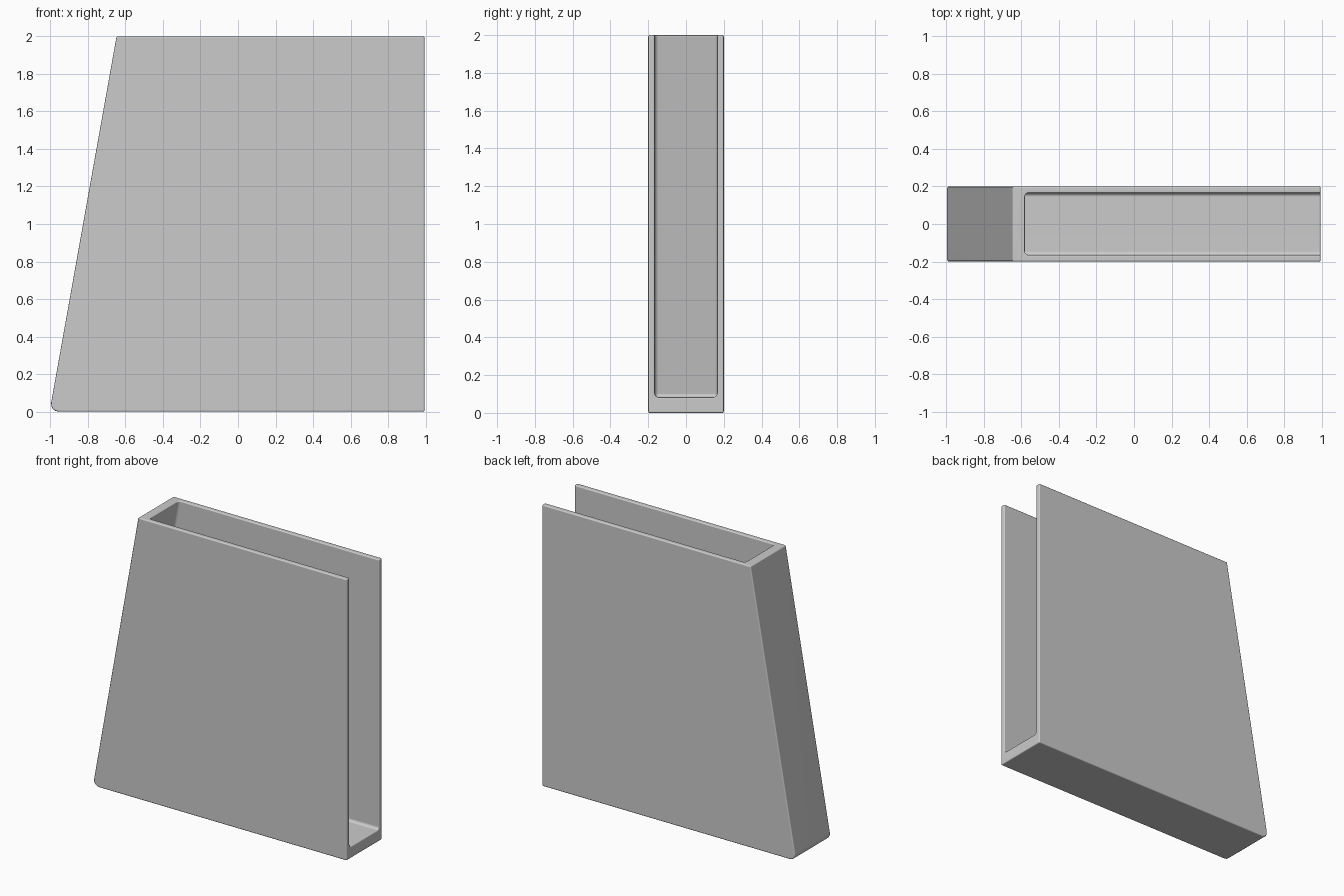
import bpy, bmesh, math

if "Cube" in bpy.data.objects:
    bpy.data.objects.remove(bpy.data.objects["Cube"])


def prism(name, profile, half_depth, round_edge, radius, segments):
    """Extrude an xz profile along y and round the edges picked by round_edge."""
    bm = bmesh.new()
    face = bm.faces.new([bm.verts.new((x, -half_depth, z)) for x, z in profile])
    ext = bmesh.ops.extrude_face_region(bm, geom=[face])
    moved = [g for g in ext["geom"] if isinstance(g, bmesh.types.BMVert)]
    bmesh.ops.translate(bm, verts=moved, vec=(0, 2 * half_depth, 0))
    bmesh.ops.recalc_face_normals(bm, faces=bm.faces)
    edges = [e for e in bm.edges if round_edge(*[v.co for v in e.verts])]
    bmesh.ops.bevel(bm, geom=edges, offset=radius, offset_type='OFFSET',
                    segments=segments, profile=0.5, affect='EDGES')
    mesh = bpy.data.meshes.new(name)
    bm.to_mesh(mesh)
    bm.free()
    obj = bpy.data.objects.new(name, mesh)
    bpy.context.collection.objects.link(obj)
    return obj


# Outer shell with sloping back and rounded lower back corner
body = prism("file_holder_body",
             [(-1.004, 0), (0.994, 0), (0.994, 2), (-0.647, 2)], 0.2,
             lambda a, b: max(a.x, b.x) < -0.9 and max(a.z, b.z) < 0.1,
             0.05, 4)

# Inner space, open at the top and the right side
slope = 0.357 / 2
inner_x = lambda z: -0.58 + slope * (z - 2)
cavity = prism("cavity_cutter",
               [(inner_x(0.083), 0.083), (1.4, 0.083), (1.4, 2.4), (inner_x(2.4), 2.4)],
               0.165,
               lambda a, b: (max(a.z, b.z) < 0.1 and min(a.x, b.x) < 1.3)
               or (max(a.x, b.x) < 0),
               0.02, 4)
cavity.hide_render = True

cut = body.modifiers.new("hollow", 'BOOLEAN')
cut.operation = 'DIFFERENCE'
cut.solver = 'EXACT'
cut.object = cavity

# Softened rims and outer edges
bev = body.modifiers.new("soft_edges", 'BEVEL')
bev.width = 0.008
bev.segments = 3
bev.limit_method = 'ANGLE'
bev.angle_limit = math.radians(50)

# Bake the modifiers and smooth the rounded edges
deps = bpy.context.evaluated_depsgraph_get()
baked = bpy.data.meshes.new_from_object(body.evaluated_get(deps))
body.modifiers.clear()
body.data = baked
bpy.data.objects.remove(cavity)

bpy.ops.object.select_all(action='DESELECT')
body.select_set(True)
bpy.context.view_layer.objects.active = body
bpy.ops.object.shade_smooth_by_angle(angle=math.radians(40))
weighted = body.modifiers.new("flat_panels", 'WEIGHTED_NORMAL')
weighted.keep_sharp = True
